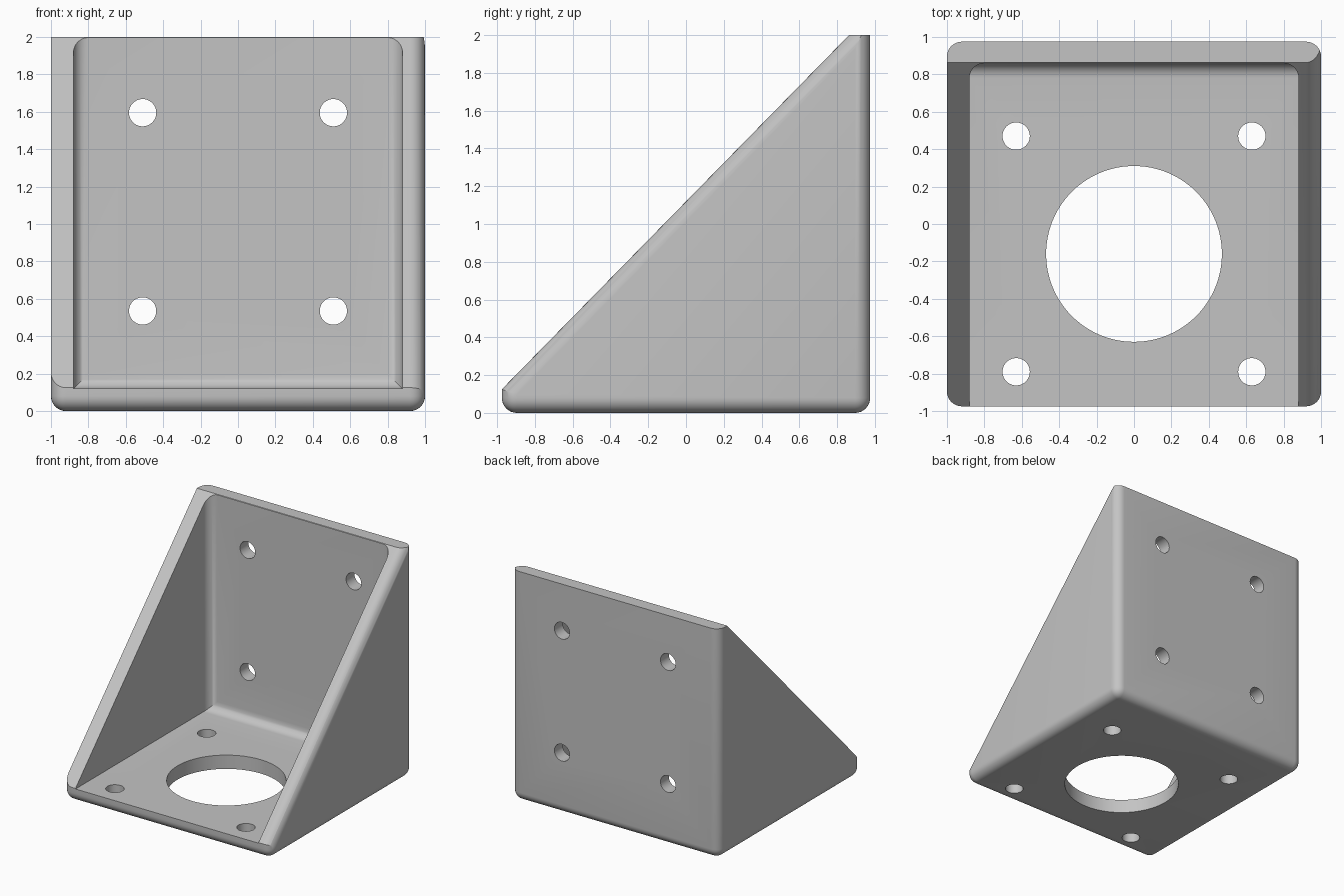
import bpy, bmesh, math
from mathutils import Matrix

cube = bpy.data.objects.get("Cube")
if cube:
    bpy.data.objects.remove(cube, do_unlink=True)

R = 0.08            # fillet radius
WALL = 0.12         # wall thickness
BACK = 0.975        # half depth
RISE = 1.02         # slope of the open front

grey = bpy.data.materials.new("light_grey")
grey.use_nodes = True
colour = (0.55, 0.55, 0.55, 1)
grey.diffuse_color = colour
grey.node_tree.nodes["Principled BSDF"].inputs["Base Color"].default_value = colour


def prism(name, profile, x0, x1, rounded):
    """Extrude a (y, z) profile along x and fillet the edges chosen by rounded(a, b)."""
    bm = bmesh.new()
    face = bm.faces.new([bm.verts.new((x0, y, z)) for y, z in profile])
    ext = bmesh.ops.extrude_face_region(bm, geom=[face])
    moved = [v for v in ext["geom"] if isinstance(v, bmesh.types.BMVert)]
    bmesh.ops.translate(bm, verts=moved, vec=(x1 - x0, 0, 0))
    bmesh.ops.recalc_face_normals(bm, faces=bm.faces)
    edges = [e for e in bm.edges if rounded(e.verts[0].co, e.verts[1].co)]
    bmesh.ops.bevel(bm, geom=edges, offset=R, segments=8, profile=0.5,
                    affect='EDGES', clamp_overlap=False)
    return finish(name, bm)


def finish(name, bm):
    mesh = bpy.data.meshes.new(name)
    bm.to_mesh(mesh)
    bm.free()
    mesh.materials.append(grey)
    obj = bpy.data.objects.new(name, mesh)
    bpy.context.collection.objects.link(obj)
    return obj


def drill(name, radius, location, sides, along_y=False):
    bm = bmesh.new()
    turn = Matrix.Rotation(math.pi / 2 if along_y else 0, 4, 'X')
    bmesh.ops.create_cone(bm, cap_ends=True, segments=sides, radius1=radius,
                          radius2=radius, depth=0.5,
                          matrix=Matrix.Translation(location) @ turn)
    return finish(name, bm)


def combine(target, tool, operation):
    mod = target.modifiers.new(tool.name, 'BOOLEAN')
    mod.operation = operation
    mod.solver = 'EXACT'
    mod.object = tool
    bpy.context.view_layer.objects.active = target
    bpy.ops.object.modifier_apply(modifier=mod.name)
    bpy.data.objects.remove(tool, do_unlink=True)


# Outer block, filleted on the base and the upright corners
bracket = prism("corner_bracket", [(-BACK, 0), (BACK, 0), (BACK, 2), (-BACK, 2)], -1, 1,
                lambda a, b: min(a.z, b.z) < 0.01)

# Sloped front, filleted along the left side only
slope_z = lambda y: 0.125 + (y + BACK) * RISE
wedge = prism("slope_wedge", [(-2, slope_z(-2)), (-2, -3), (2, -3), (2, slope_z(2))], -2, 1.0005,
              lambda a, b: a.x > 0 and b.x > 0 and abs(a.z - slope_z(a.y)) < 0.01
              and abs(b.z - slope_z(b.y)) < 0.01)
combine(bracket, wedge, 'INTERSECT')

# Open pocket, filleted where it meets the back plate
inner = BACK - WALL + 0.005
pocket = prism("pocket", [(-2, WALL), (inner, WALL), (inner, 3), (-2, 3)], WALL - 1, 1 - WALL,
               lambda a, b: a.y > 0 and b.y > 0 and min(a.z, b.z) < 1)
combine(bracket, pocket, 'DIFFERENCE')

# Large opening and bolt holes
combine(bracket, drill("main_bore", 0.47, (0, -0.16, 0.1), 96), 'DIFFERENCE')
for side in (-1, 1):
    for y in (-0.79, 0.47):
        combine(bracket, drill("base_hole", 0.073, (side * 0.63, y, 0.1), 40), 'DIFFERENCE')
    for z in (0.535, 1.595):
        combine(bracket, drill("back_hole", 0.073, (side * 0.51, 0.9, z), 40, True), 'DIFFERENCE')

bpy.ops.object.select_all(action='DESELECT')
bracket.select_set(True)
bpy.context.view_layer.objects.active = bracket
bpy.ops.object.shade_smooth_by_angle(angle=math.radians(30))
